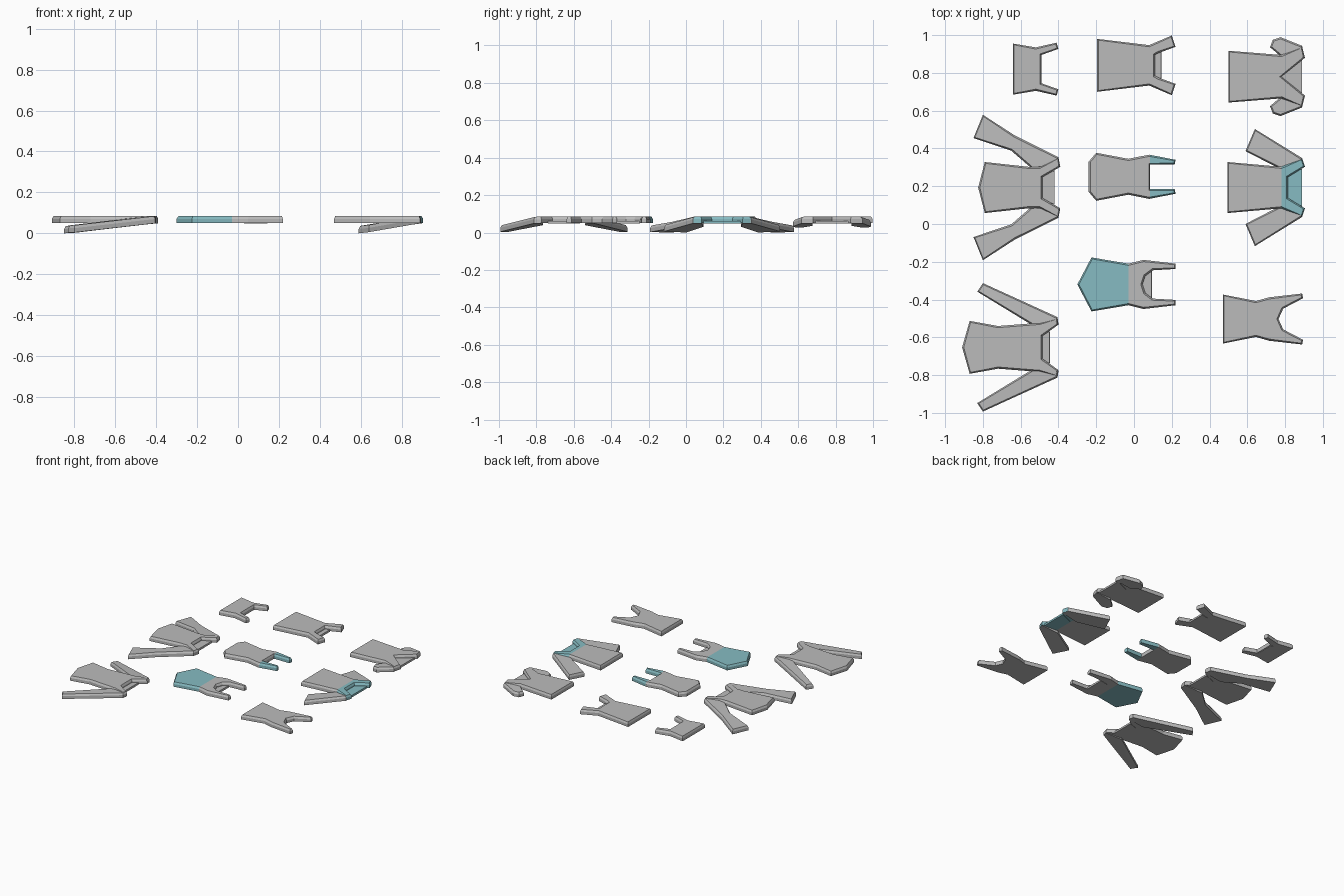
import bpy, bmesh
from mathutils import Vector

if "Cube" in bpy.data.objects:
    bpy.data.objects.remove(bpy.data.objects["Cube"])

Z0, THICK = 0.05, 0.035
teal = bpy.data.materials.new("teal")
teal.diffuse_color = (0.24, 0.5, 0.54, 1)
teal.use_nodes = True
teal.node_tree.nodes["Principled BSDF"].inputs["Base Color"].default_value = teal.diffuse_color
grey = bpy.data.materials.new("grey")
grey.diffuse_color = (0.5, 0.5, 0.5, 1)
grey.use_nodes = True
grey.node_tree.nodes["Principled BSDF"].inputs["Base Color"].default_value = grey.diffuse_color


def slab(name, pts, cy, z0=Z0, t=THICK, inset=0.009, drop=0, split=None, teal_side=1):
    """Flat cloth panel with a chamfered top; drop tilts it down towards its cuff."""
    bm = bmesh.new()
    face = bm.faces.new([bm.verts.new((x, y + cy, z0)) for x, y in pts])
    bm.normal_update()
    if face.normal.z < 0:
        face.normal_flip()
    low = bmesh.ops.extrude_face_region(bm, geom=[face], use_keep_orig=True)
    top = [f for f in low["geom"] if isinstance(f, bmesh.types.BMFace)][0]
    for v in top.verts:
        v.co.z += t * 0.6
    bmesh.ops.recalc_face_normals(bm, faces=bm.faces)
    bmesh.ops.inset_region(bm, faces=[top], thickness=inset)
    for v in top.verts:
        v.co.z = z0 + t
    if split is not None:
        bmesh.ops.bisect_plane(bm, geom=bm.verts[:] + bm.edges[:] + bm.faces[:],
                               plane_co=(split, 0, 0), plane_no=(1, 0, 0))
        for f in bm.faces:
            if (f.calc_center_median().x - split) * teal_side > 0:
                f.material_index = 1
    if drop:
        a = Vector(pts[0])
        d = Vector(pts[drop[0]]) - a
        for v in bm.verts:
            s = (v.co.xy - Vector((a.x, a.y + cy))).dot(d) / d.length_squared
            v.co.z -= drop[1] * min(1, max(0, s))
    bmesh.ops.recalc_face_normals(bm, faces=bm.faces)
    bmesh.ops.triangulate(bm, faces=[f for f in bm.faces if len(f.verts) > 4])
    me = bpy.data.meshes.new(name)
    bm.to_mesh(me)
    bm.free()
    me.materials.append(grey)
    me.materials.append(teal)
    ob = bpy.data.objects.new(name, me)
    bpy.context.collection.objects.link(ob)
    return ob


def garment(name, cy, half, sleeve=None, drop=None, back=None, **kw):
    """Body from a mirrored half outline, with optional sleeves and back neck panel."""
    mirror = [(x, -y) for x, y in reversed(half) if y > 0]
    slab(name + "_body", half + mirror, cy, **kw)
    if sleeve:
        for side, s in (("left", 1), ("right", -1)):
            slab(f"{name}_{side}_sleeve", [(x, y * s) for x, y in sleeve], cy,
                 z0=Z0 - 0.001, drop=drop)
    if back:
        x0, x1, w0, w1 = back
        slab(name + "_back_neck", [(x0, -w0), (x1, -w1), (x1, w1), (x0, w0)], cy,
             z0=Z0 - 0.003, t=0.015, inset=0.002,
             split=x0 - 1 if kw.get("split") and kw.get("teal_side", 1) > 0 else None)


# back row: two sleeveless tops and a V-neck with short sleeves
garment("crop_top", 0.82, [(-.64, .135), (-.52, .115), (-.41, .14), (-.40, .107), (-.49, .075)],
        back=(-.515, -.495, .07, .07))
garment("sleeveless_top", 0.84,
        [(-.195, .14), (.08, .107), (.20, .158), (.22, .098), (.13, .065), (.11, .055)],
        back=(.09, .145, .06, .07))
garment("v_neck_shirt", 0.78, [(.50, .137), (.78, .115), (.89, .16), (.905, .10), (.78, 0)],
        sleeve=[(.89, .163), (.775, .209), (.735, .195), (.72, .156), (.78, .105), (.90, .105)],
        drop=(2, .022), back=(.76, .89, .05, .11))

# middle row: two long sleeve shirts and a strap top
garment("long_shirt", 0.193,
        [(-.825, 0), (-.79, .135), (-.56, .11), (-.50, .11), (-.40, .16), (-.39, .11), (-.485, .055)],
        sleeve=[(-.40, .16), (-.63, .275), (-.80, .385), (-.85, .262), (-.65, .195),
                (-.54, .10), (-.39, .11)], drop=(3, .049), back=(-.51, -.42, .055, .09))
garment("strap_top", 0.25,
        [(-.24, .08), (-.20, .127), (-.03, .095), (.08, .117), (.22, .09), (.215, .065), (.085, .065)],
        split=.086)
garment("yoke_shirt", 0.193, [(.495, .135), (.78, .11), (.89, .155), (.905, .11), (.815, .055)],
        sleeve=[(.89, .156), (.64, .31), (.59, .193), (.77, .10), (.90, .11)],
        drop=(2, .049), back=(.79, .89, .055, .1), split=.78)

# front row: flared shirt, two-tone dress and a tank top
garment("flared_shirt", -0.653,
        [(-.91, 0), (-.87, .14), (-.72, .113), (-.50, .13), (-.41, .155), (-.40, .12), (-.485, .06)],
        sleeve=[(-.405, .16), (-.80, .34), (-.83, .295), (-.53, .112), (-.40, .125)],
        drop=(1, .045), back=(-.51, -.445, .06, .085))
garment("dress", -0.32,
        [(-.30, 0), (-.225, .143), (-.03, .11), (.05, .13), (.22, .11), (.22, .082),
         (.10, .075), (.06, .045), (.045, 0)],
        back=(.03, .095, .065, .075), split=-.03, teal_side=-1)
garment("tank_top", -0.503,
        [(.47, .13), (.645, .095), (.715, .115), (.89, .135), (.895, .11), (.79, .055), (.765, 0)])
